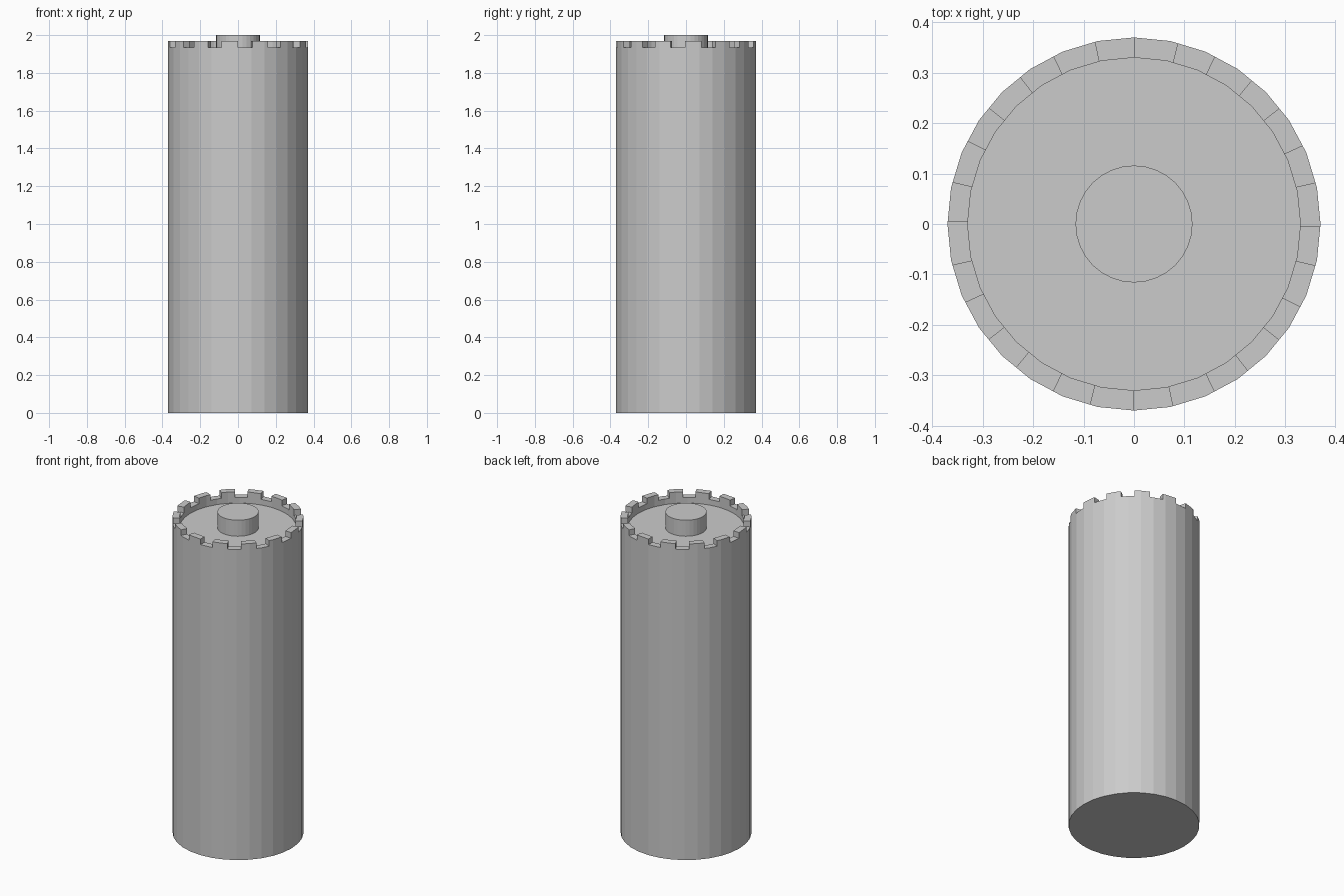
import bpy, bmesh
from math import cos, sin, radians, tau

if "Cube" in bpy.data.objects:
    bpy.data.objects.remove(bpy.data.objects["Cube"])

SIDES = 32
NOTCHES = 14
NOTCH_WIDTH = 12.0          # degrees


def polar(r, a, z):
    return (r * cos(a), r * sin(a), z)


def finish(name, bm):
    bmesh.ops.recalc_face_normals(bm, faces=bm.faces[:])
    mesh = bpy.data.meshes.new(name)
    bm.to_mesh(mesh)
    bm.free()
    obj = bpy.data.objects.new(name, mesh)
    bpy.context.collection.objects.link(obj)
    return obj


def lathe(name, profile):
    """Solid of revolution: rings joined by quads, capped at both ends."""
    bm = bmesh.new()
    rings = [[bm.verts.new(polar(r, tau * i / SIDES, z)) for i in range(SIDES)]
             for r, z in profile]
    for a, b in zip(rings, rings[1:]):
        for i in range(SIDES):
            j = (i + 1) % SIDES
            bm.faces.new((a[i], a[j], b[j], b[i]))
    bm.faces.new(rings[0])
    bm.faces.new(rings[-1])
    return finish(name, bm)


# Column body with a shallow recess inside the raised rim
body = lathe("column_body", [(0.37, 0), (0.37, 1.97), (0.33, 1.97), (0.33, 1.90)])

# Wedge cutters for the notches around the rim
bm = bmesh.new()
for k in range(NOTCHES):
    a0 = radians(-90 + k * 360 / NOTCHES)
    a1 = a0 + radians(NOTCH_WIDTH)
    low, high = ([bm.verts.new(polar(r, a, z))
                  for r, a in ((0.27, a0), (0.42, a0), (0.42, a1), (0.27, a1))]
                 for z in (1.935, 2.05))
    bm.faces.new(low)
    bm.faces.new(high)
    for i in range(4):
        j = (i + 1) % 4
        bm.faces.new((low[i], low[j], high[j], high[i]))
cutter = finish("notch_cutter", bm)
cutter.hide_render = True

mod = body.modifiers.new("notches", 'BOOLEAN')
mod.operation = 'DIFFERENCE'
mod.solver = 'EXACT'
mod.object = cutter
bpy.context.view_layer.objects.active = body
bpy.ops.object.modifier_apply(modifier=mod.name)
bpy.data.objects.remove(cutter)

# Central knob standing on the recess floor
lathe("center_knob", [(0.116, 1.90), (0.116, 2.0)])
